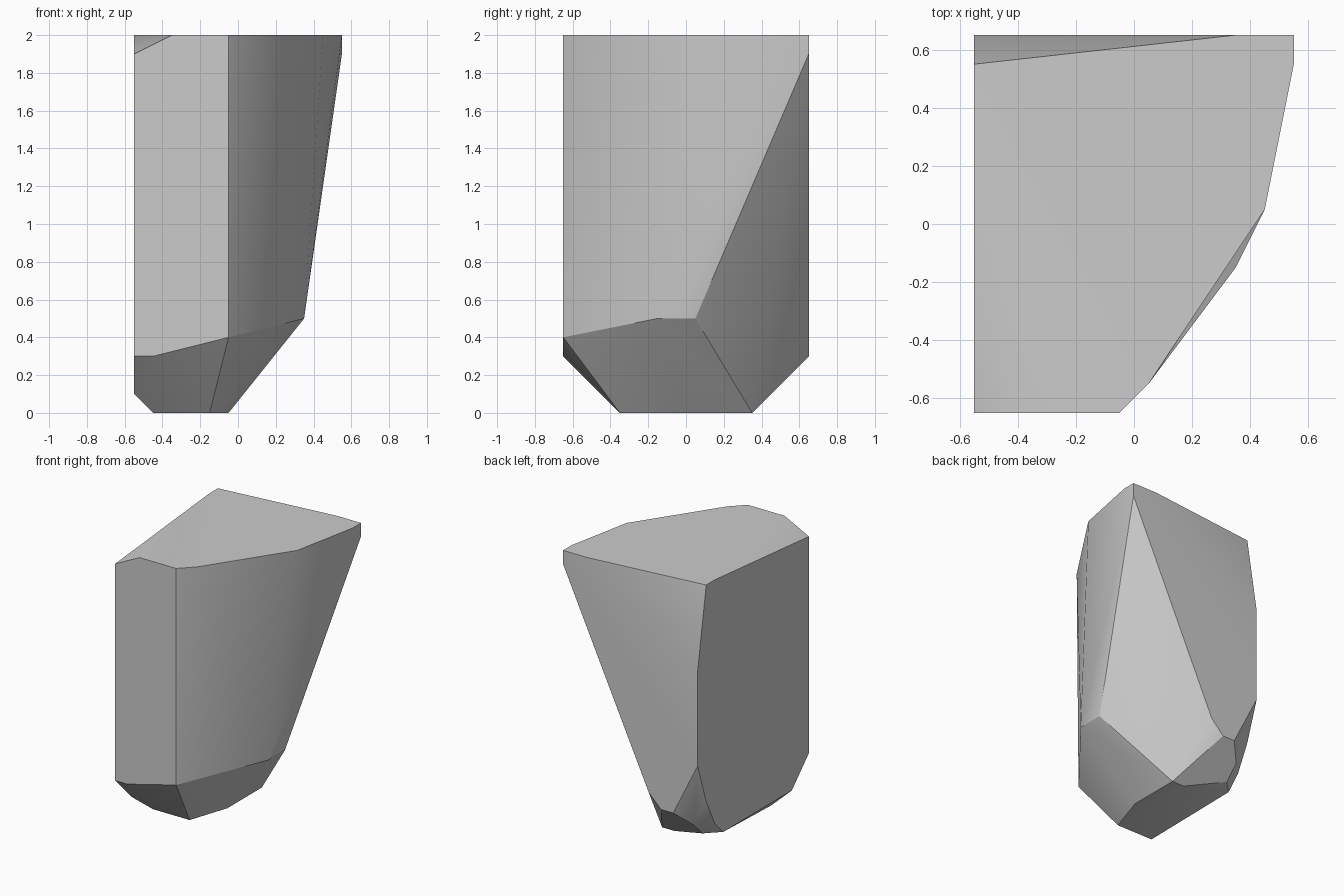
import bpy
import bmesh
from math import radians

cube = bpy.data.objects.get("Cube")
if cube:
    bpy.data.objects.remove(cube, do_unlink=True)

# Plain stone colour
stone = bpy.data.materials.new("stone_grey")
stone.use_nodes = True
grey = (0.6, 0.6, 0.6, 1)
stone.diffuse_color = grey
stone.node_tree.nodes["Principled BSDF"].inputs["Base Color"].default_value = grey

# Corner points of the chiselled rock, grouped by plane
LEFT, BACK, FRONT = -0.55, 0.65, -0.65
top = [(-.35, FRONT), (-.05, FRONT), (.05, -.55), (.45, .05), (.55, .55),
       (.55, BACK), (.35, BACK), (LEFT, .55), (LEFT, .45)]
base = [(-.45, -.35), (-.15, -.35), (-.05, -.05), (-.05, .35), (-.15, .35)]
front = [(LEFT, 1.9), (LEFT, .3), (-.45, .3), (-.05, .4)]
back = [(LEFT, 1.4), (LEFT, .7), (-.35, .3), (-.25, .3), (-.15, .4), (.55, 1.9)]
side = [(-.45, .1), (.35, .1), (.45, .2), (.55, .4)]
loose = [(.35, -.15, .5), (.35, .05, .5), (-.45, .45, .1), (-.45, .55, .2)]

corners = [(x, y, 2) for x, y in top] + [(x, y, 0) for x, y in base]
corners += [(x, FRONT, z) for x, z in front] + [(x, BACK, z) for x, z in back]
corners += [(LEFT, y, z) for y, z in side] + loose

# Wrap the corners in a convex hull and merge coplanar faces
bm = bmesh.new()
for co in corners:
    bm.verts.new(co)
hull = bmesh.ops.convex_hull(bm, input=bm.verts)
spare = {g for g in hull["geom_interior"] + hull["geom_unused"]
         if isinstance(g, bmesh.types.BMVert)}
bmesh.ops.delete(bm, geom=list(spare), context="VERTS")
bmesh.ops.dissolve_limit(bm, angle_limit=radians(0.5),
                         verts=bm.verts, edges=bm.edges)
bmesh.ops.recalc_face_normals(bm, faces=bm.faces)

mesh = bpy.data.meshes.new("rock")
bm.to_mesh(mesh)
bm.free()
mesh.materials.append(stone)
rock = bpy.data.objects.new("rock", mesh)
bpy.context.collection.objects.link(rock)

# Soft shading over the shallow facets, crisp main edges
bpy.ops.object.select_all(action="DESELECT")
rock.select_set(True)
bpy.context.view_layer.objects.active = rock
bpy.ops.object.shade_smooth_by_angle(angle=radians(30))
